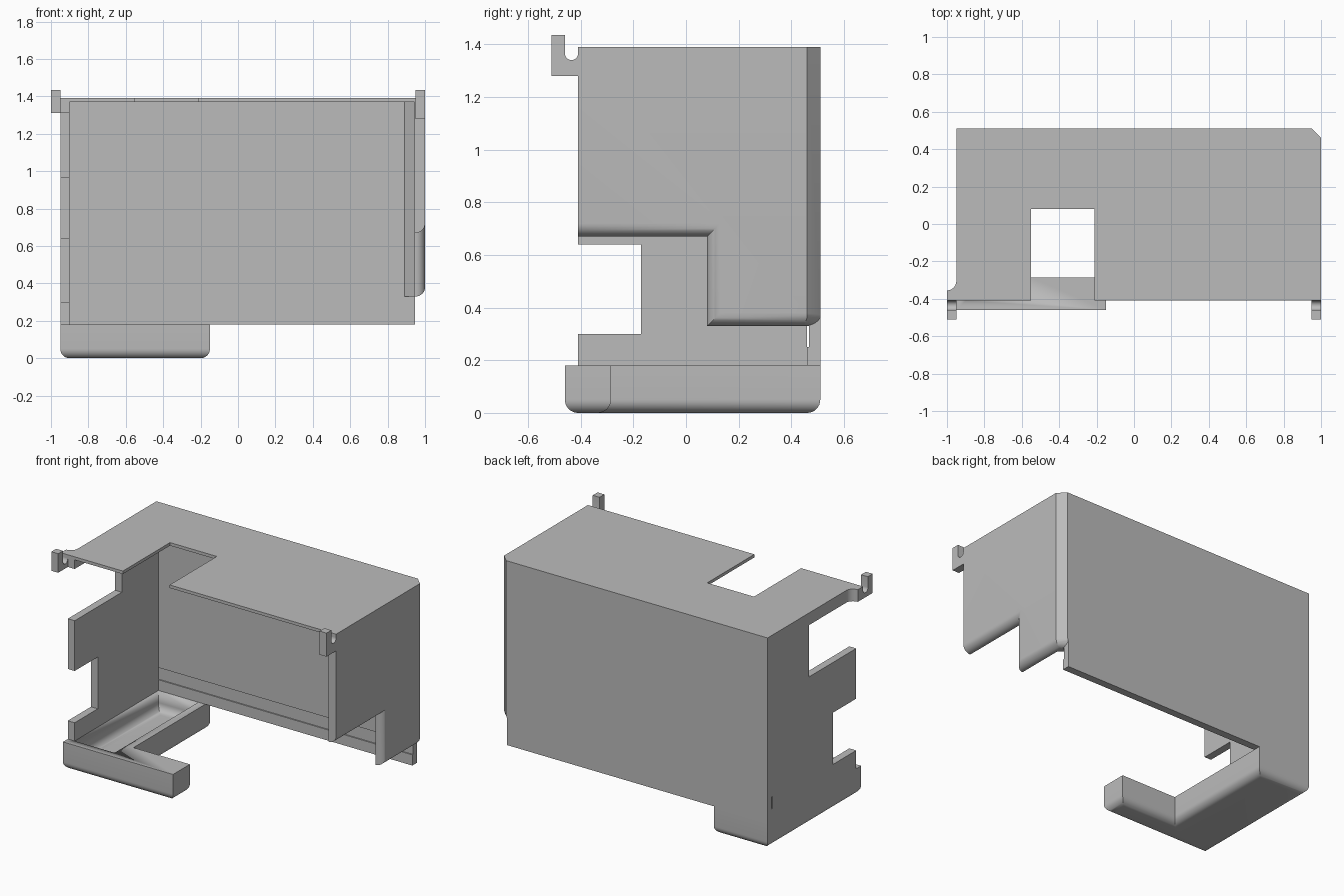
import bpy, bmesh, math
from mathutils import Vector

if "Cube" in bpy.data.objects:
    bpy.data.objects.remove(bpy.data.objects["Cube"], do_unlink=True)

GREY = (0.5, 0.5, 0.5, 1)
grey = bpy.data.materials.new("plain grey")
grey.use_nodes = True
grey.diffuse_color = GREY
grey.node_tree.nodes["Principled BSDF"].inputs["Base Color"].default_value = GREY

T = 0.05                                  # wall thickness and edge radius
LEFT, RIGHT = -0.95, 1.0                  # outer wall faces
FRONT, BACK = -0.41, 0.51
LIP, TRAY_TOP, CEIL, TOP = 1.31, 0.18, 1.37, 1.39
STEP = 0.33                               # lower edge of the right wall
INNER = RIGHT - 0.055


def prism(profile, lo, hi, axis):
    """Extrude a (y, z) profile along x, or an (x, y) plan along z."""
    bm = bmesh.new()
    place = (lambda p: (lo, *p)) if axis == "x" else (lambda p: (*p, lo))
    face = bm.faces.new([bm.verts.new(place(p)) for p in profile])
    geom = bmesh.ops.extrude_face_region(bm, geom=[face])["geom"]
    shift = Vector((hi - lo, 0, 0)) if axis == "x" else Vector((0, 0, hi - lo))
    bmesh.ops.translate(bm, verts=[g for g in geom if isinstance(g, bmesh.types.BMVert)], vec=shift)
    bmesh.ops.recalc_face_normals(bm, faces=bm.faces)
    return bm


def round_edges(bm, rule):
    """Round every edge whose two ends both satisfy the rule."""
    edges = [e for e in bm.edges if all(rule(v.co) for v in e.verts)]
    bmesh.ops.bevel(bm, geom=edges, offset=T, segments=8, profile=0.5, affect="EDGES")


def slice_off(bm, point, normal):
    """Cut away what lies beyond a plane and close the cut."""
    bmesh.ops.bisect_plane(bm, geom=bm.verts[:] + bm.edges[:] + bm.faces[:], plane_co=point,
                           plane_no=normal, clear_outer=True)
    bmesh.ops.holes_fill(bm, edges=[e for e in bm.edges if e.is_boundary], sides=0)


def finish(name, bm):
    bmesh.ops.recalc_face_normals(bm, faces=bm.faces)
    mesh = bpy.data.meshes.new(name)
    bm.to_mesh(mesh)
    bm.free()
    mesh.materials.append(grey)
    obj = bpy.data.objects.new(name, mesh)
    bpy.context.collection.objects.link(obj)
    bpy.ops.object.select_all(action="DESELECT")
    obj.select_set(True)
    bpy.context.view_layer.objects.active = obj
    bpy.ops.object.shade_smooth_by_angle(angle=math.radians(30))
    return obj


def rect(x0, x1, y0, y1):
    return [(x0, y0), (x1, y0), (x1, y1), (x0, y1)]


def arc(cx, cy, r, start, end, n=10):
    angles = [math.radians(start + (end - start) * i / n) for i in range(n + 1)]
    return [(cx + r * math.cos(a), cy + r * math.sin(a)) for a in angles]


# Top panel with the front cutout and the chamfered corner
finish("top_panel", prism(
    [(LEFT, FRONT), (-0.55, FRONT), (-0.55, 0.08), (-0.21, 0.08), (-0.21, FRONT),
     (RIGHT, FRONT), (RIGHT, BACK - T), (RIGHT - T, BACK), (LEFT, BACK)], CEIL, TOP, "z"))

# Back wall with a shallow groove along its inside
inside = BACK - T
finish("back_wall", prism(
    [(BACK, TRAY_TOP), (inside, TRAY_TOP), (inside, 0.25), (inside + 0.008, 0.25),
     (inside + 0.008, STEP), (inside, STEP), (inside, CEIL), (BACK, CEIL)], LEFT, INNER, "x"))

# Left wall with two notches in its front edge
finish("left_wall", prism(
    [(FRONT, TRAY_TOP), (FRONT, 0.30), (-0.17, 0.30), (-0.17, 0.64), (FRONT, 0.64),
     (FRONT, 0.97), (0.08, 0.97), (0.08, LIP), (FRONT, LIP), (FRONT, CEIL),
     (inside, CEIL), (inside, TRAY_TOP)], LEFT, LEFT + T, "x"))

# Right wall: stepped and rounded lower edge, chamfered back corner
wall = prism([(FRONT, 0.67), (0.08, 0.67), (0.08, STEP), (BACK, STEP), (BACK, CEIL),
              (FRONT, CEIL)], INNER, RIGHT, "x")
round_edges(wall, lambda c: c.x > RIGHT - 0.01 and c.z < 1)
out = Vector((1, 1, 0)).normalized()
centre = Vector((RIGHT, BACK - T, STEP + T)) - out * T
for i in range(6):
    a = math.radians(15 * i)
    normal = out * math.cos(a) - Vector((0, 0, math.sin(a)))
    slice_off(wall, centre + normal * T, normal)
finish("right_wall", wall)

# Slanted filler inside the back right corner
finish("corner_filler", prism(
    [(INNER, inside - 0.055), (INNER, inside), (INNER - 0.055, inside)], STEP, CEIL, "z"))

# Flared ear that carries the left hook
finish("left_ear", prism(
    [(LEFT, FRONT), (LEFT - T, FRONT)] + arc(LEFT - T, FRONT + 0.105, T, -90, 0),
    LIP, TOP, "z"))

# Hooks with a round slot
for name, x, base in (("left_hook", LEFT - T, LIP), ("right_hook", RIGHT - T, 1.28)):
    finish(name, prism(
        [(FRONT, base), (FRONT - 0.1, base), (FRONT - 0.1, 1.435), (FRONT - T, 1.435)]
        + arc(FRONT - T / 2, 1.365, T / 2, 180, 360), x, x + T, "x"))

# Foot tray: L-shaped plan, rounded underneath
tray = prism([(LEFT, -0.46), (-0.15, -0.46), (-0.15, -0.285), (-0.56, -0.285),
              (-0.56, BACK), (LEFT, BACK)], 0, TRAY_TOP, "z")
round_edges(tray, lambda c: c.z < 0.001)
foot = finish("foot_tray", tray)

# Recess in the tray, rounded at its floor
recess = prism(rect(LEFT + T, -0.61, FRONT, inside), T, 0.3, "z")
round_edges(recess, lambda c: c.z < T + 0.001)
cutter = finish("recess_cutter", recess)
cutter.hide_render = True
cut = foot.modifiers.new("recess", "BOOLEAN")
cut.operation = "DIFFERENCE"
cut.solver = "EXACT"
cut.object = cutter
bpy.context.view_layer.objects.active = foot
bpy.ops.object.modifier_apply(modifier=cut.name)
bpy.data.objects.remove(cutter, do_unlink=True)
